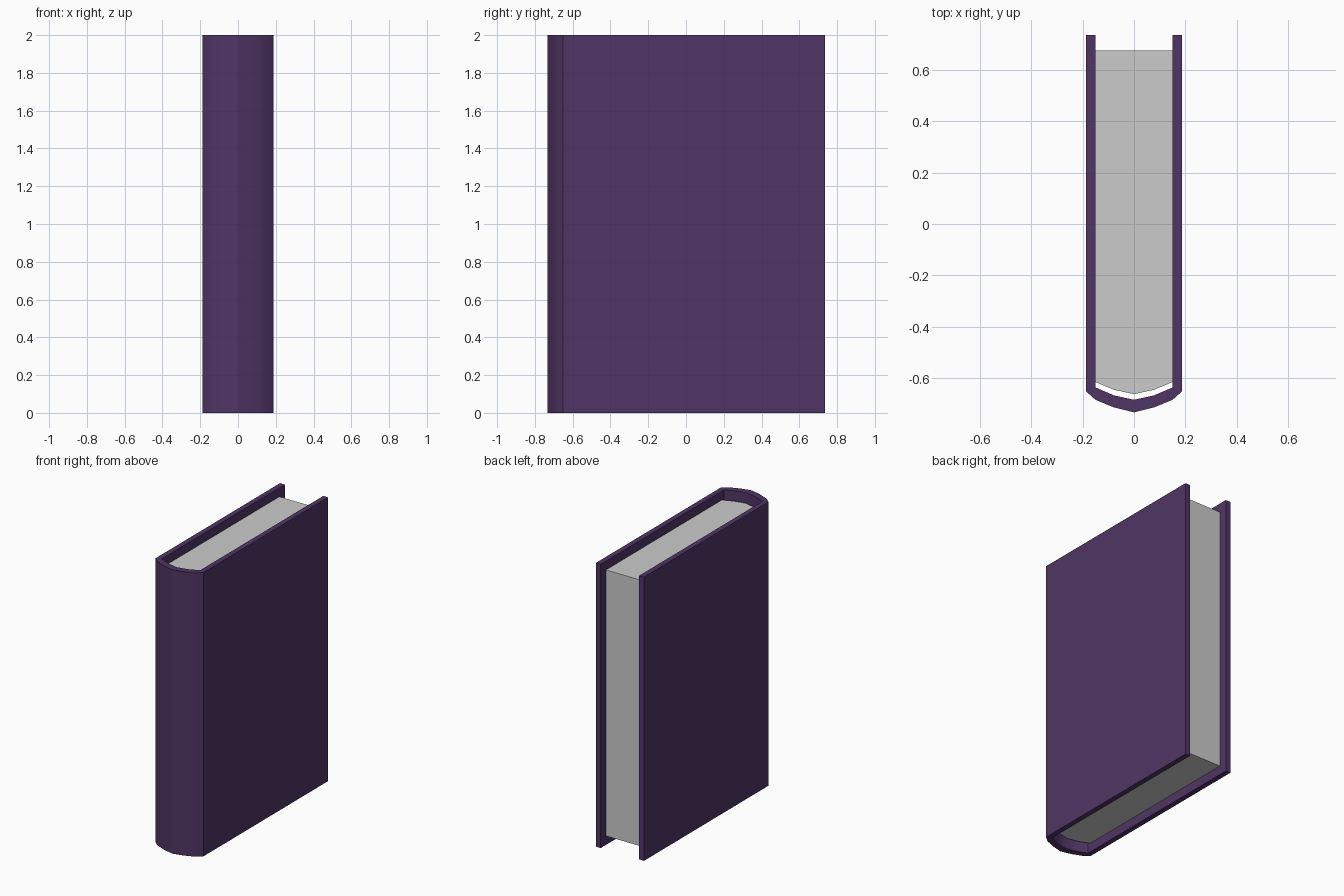
import bpy, bmesh, math

if "Cube" in bpy.data.objects:
    bpy.data.objects.remove(bpy.data.objects["Cube"])


def extrude_profile(name, half, z0, z1):
    """Mirror a half outline (x >= 0, running from x=0 back to x=0) and extrude it in z."""
    pts = half + [(-x, y) for x, y in reversed(half) if x > 0]
    bm = bmesh.new()
    face = bm.faces.new([bm.verts.new((x, y, z0)) for x, y in pts])
    ext = bmesh.ops.extrude_face_region(bm, geom=[face])
    top = [v for v in ext["geom"] if isinstance(v, bmesh.types.BMVert)]
    bmesh.ops.translate(bm, verts=top, vec=(0, 0, z1 - z0))
    bmesh.ops.recalc_face_normals(bm, faces=bm.faces)
    mesh = bpy.data.meshes.new(name)
    bm.to_mesh(mesh)
    bm.free()
    obj = bpy.data.objects.new(name, mesh)
    bpy.context.collection.objects.link(obj)
    bpy.ops.object.select_all(action='DESELECT')
    obj.select_set(True)
    bpy.context.view_layer.objects.active = obj
    bpy.ops.object.shade_smooth_by_angle(angle=math.radians(28))
    return obj


# Cover: rounded spine at the front, two boards running back
outer = [(0, -0.733), (0.08, -0.713), (0.15, -0.684), (0.187, -0.651)]
inner = [(0.15, -0.636), (0.078, -0.667), (0, -0.684)]
half_cover = outer + [(0.187, 0.735), (0.15, 0.735)] + inner
# The outline is a closed U: right outer and inner, then left inner and outer
right = outer + [(0.187, 0.735), (0.15, 0.735)] + inner
left = [(-x, y) for x, y in reversed(right) if x > 0]


cover = extrude_profile("cover", right, 0, 2)

# Page block, set back from the cover on all open edges
pages = extrude_profile(
    "pages",
    [(0, -0.662), (0.078, -0.645), (0.15, -0.615), (0.15, 0.676)],
    0.0625, 1.9375)

# Purple cover cloth
mat = bpy.data.materials.new("purple_cloth")
mat.diffuse_color = (0.08, 0.036, 0.13, 1)
mat.use_nodes = True
mat.node_tree.nodes["Principled BSDF"].inputs["Base Color"].default_value = mat.diffuse_color
cover.data.materials.append(mat)
